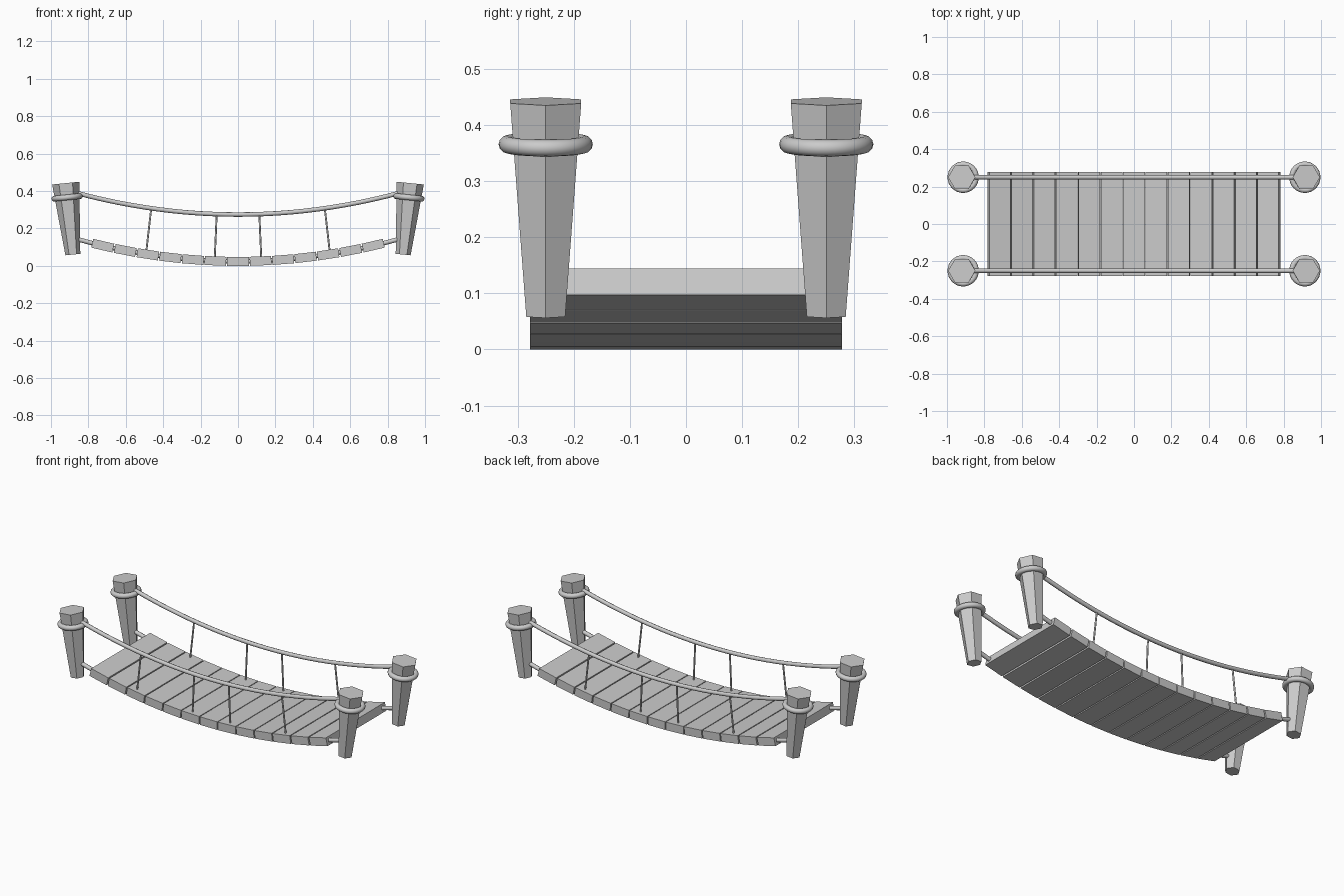
import bpy
from math import radians, atan2
from mathutils import Matrix, Vector

if "Cube" in bpy.data.objects:
    bpy.data.objects.remove(bpy.data.objects["Cube"])

SAG = 0.16          # deck curve: z = 0.024 + SAG * x^2
SIDES = (-1, 1)


def deck_z(x):
    return 0.024 + SAG * x * x


def rail_z(x):
    return 0.274 + 0.155 * x * x


def rope(name, points, radius):
    cu = bpy.data.curves.new(name, 'CURVE')
    cu.dimensions = '3D'
    cu.bevel_depth = radius
    cu.bevel_resolution = 2
    cu.use_fill_caps = True
    sp = cu.splines.new('POLY')
    sp.points.add(len(points) - 1)
    for p, co in zip(sp.points, points):
        p.co = (*co, 1)
    sp.use_smooth = True
    ob = bpy.data.objects.new(name, cu)
    bpy.context.collection.objects.link(ob)
    return ob


# Planks following the sagging deck
for i in range(-6, 7):
    x = i * 0.1205
    bpy.ops.mesh.primitive_cube_add(size=1, location=(x, 0, deck_z(x)))
    plank = bpy.context.object
    plank.name = f"plank_{i + 7}"
    plank.scale = (0.115, 0.556, 0.048)
    plank.rotation_euler.y = -atan2(2 * SAG * x, 1)

# Leaning hexagonal posts with a rope ring near the top
bottom, top = Vector((0.883, 0.25, 0.06)), Vector((0.921, 0.25, 0.442))
axis = top - bottom
tilt = atan2(axis.x, axis.z)
for sx in SIDES:
    for sy in SIDES:
        mid = (bottom + top) / 2
        bpy.ops.mesh.primitive_cone_add(vertices=6, radius1=0.04, radius2=0.073,
                                        depth=axis.length)
        post = bpy.context.object
        post.name = "post"
        post.data.transform(Matrix.Rotation(radians(30), 4, 'Z'))
        post.location = (sx * mid.x, sy * mid.y, mid.z)
        post.rotation_euler.y = sx * tilt

        ring_at = bottom + axis * 0.80
        bpy.ops.mesh.primitive_torus_add(major_radius=0.069, minor_radius=0.015,
                                         major_segments=32, minor_segments=12)
        ring = bpy.context.object
        ring.name = "post_ring"
        ring.location = (sx * ring_at.x, sy * ring_at.y, ring_at.z)
        ring.rotation_euler.y = sx * tilt
        bpy.ops.object.shade_smooth()

# Hand ropes, deck ropes and thin hanger ropes on both sides
for sy in SIDES:
    y = 0.25 * sy
    xs = [0.86 * k / 12 for k in range(-12, 13)]
    rope("hand_rope", [(x, y, rail_z(x)) for x in xs], 0.012)
    rope("deck_rope", [(x, y, deck_z(x)) for x in xs], 0.012)
    for sx in SIDES:
        for xt, xb in ((0.114, 0.125), (0.464, 0.492)):
            rope("hanger_rope", [(sx * xt, y, rail_z(xt)),
                                 (sx * xb, y, deck_z(xb))], 0.005)
